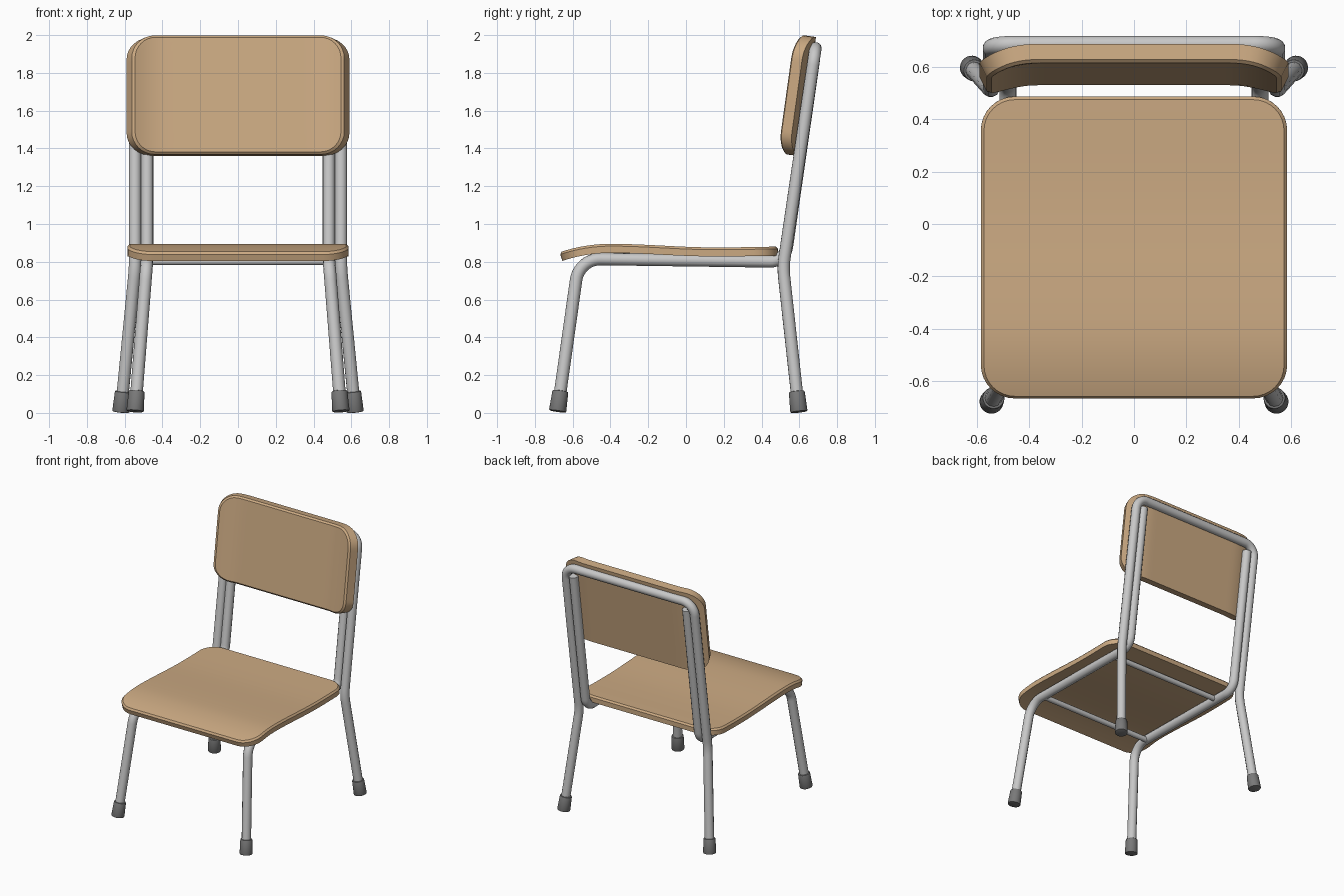
import bpy, bmesh, math
from mathutils import Vector

if "Cube" in bpy.data.objects:
    bpy.data.objects.remove(bpy.data.objects["Cube"])


def material(name, rgb):
    m = bpy.data.materials.new(name)
    m.diffuse_color = (*rgb, 1)
    m.use_nodes = True
    m.node_tree.nodes["Principled BSDF"].inputs["Base Color"].default_value = m.diffuse_color
    return m


WOOD = material("warm wood", (0.60, 0.40, 0.225))
STEEL = material("grey steel", (0.58, 0.58, 0.58))
RUBBER = material("dark rubber", (0.19, 0.19, 0.19))


def finish(ob, mat, angle=30):
    """Turn the object into a plain mesh with its colour and shading."""
    bpy.ops.object.select_all(action='DESELECT')
    ob.select_set(True)
    bpy.context.view_layer.objects.active = ob
    bpy.ops.object.convert(target='MESH')
    ob = bpy.context.object
    ob.data.materials.clear()
    ob.data.materials.append(mat)
    bpy.ops.object.shade_smooth_by_angle(angle=math.radians(angle))
    return ob


def fillet(points, radii, steps=10):
    """Round the inner corners of a polyline with arcs."""
    pts = [Vector(p) for p in points]
    out = [pts[0]]
    for a, p, b, r in zip(pts, pts[1:], pts[2:], radii):
        u, v = (a - p).normalized(), (b - p).normalized()
        half = u.angle(v) / 2
        c = p + (u + v).normalized() * (r / math.sin(half))
        d = r / math.tan(half)
        s, e = (p + u * d - c).normalized(), (p + v * d - c).normalized()
        out += [c + s.slerp(e, i / steps).normalized() * r for i in range(steps + 1)]
    return out + [pts[-1]]


def tube(name, points, radii=(), radius=0.033):
    path = fillet(points, radii) if radii else [Vector(p) for p in points]
    cu = bpy.data.curves.new(name, 'CURVE')
    cu.dimensions = '3D'
    cu.bevel_depth = radius
    cu.bevel_resolution = 4
    cu.use_fill_caps = True
    sp = cu.splines.new('POLY')
    sp.points.add(len(path) - 1)
    for q, p in zip(sp.points, path):
        q.co = (*p, 1)
    ob = bpy.data.objects.new(name, cu)
    bpy.context.collection.objects.link(ob)
    return finish(ob, STEEL, 40)


def foot(name, bottom, toward, length=0.11):
    bottom = Vector(bottom)
    axis = (Vector(toward) - bottom).normalized()
    bpy.ops.mesh.primitive_cone_add(vertices=24, radius1=0.046, radius2=0.042, depth=length,
                                    location=bottom + axis * length / 2)
    ob = bpy.context.object
    ob.name = name
    ob.rotation_euler = axis.to_track_quat('Z', 'Y').to_euler()
    bev = ob.modifiers.new("edge", 'BEVEL')
    bev.width = 0.006
    bev.segments = 2
    finish(ob, RUBBER)


def panel(name, half_width, lo, hi, corner, surface, thickness, chamfer=0.012):
    """Rounded board: surface(x, t) gives the show side, thickness goes behind it."""
    n, cols, mid = 8, 36, 20
    bm = bmesh.new()

    def layer(inset, depth):
        c, w0, a0, a1 = corner - inset, half_width - inset, lo + inset, hi - inset
        ends = []
        for i in range(n + 1):
            a = i * math.pi / 2 / n
            ends.append((c * (1 - math.cos(a)), w0 - c * (1 - math.sin(a))))
        rows = [(a0 + d, w) for d, w in ends]
        rows += [(a0 + c + (a1 - a0 - 2 * c) * i / mid, w0) for i in range(1, mid)]
        rows += [(a1 - d, w) for d, w in reversed(ends)]

        def point(x, t):
            e = 0.002
            p = Vector(surface(x, t))
            du = Vector(surface(x + e, t)) - Vector(surface(x - e, t))
            dv = Vector(surface(x, t + e)) - Vector(surface(x, t - e))
            return p - du.cross(dv).normalized() * depth
        return [[point(w * (2 * j / cols - 1), t) for j in range(cols + 1)] for t, w in rows]

    def rim(g):
        return (g[0] + [r[-1] for r in g[1:]] + g[-1][-2::-1]
                + [r[0] for r in g[-2:0:-1]])

    def verts(g):
        return [[bm.verts.new(p) for p in r] for r in g]

    front, back = verts(layer(chamfer, 0)), verts(layer(0, thickness))
    edge = [bm.verts.new(p) for p in rim(layer(0, chamfer))]
    for g in (front, back):
        for r0, r1 in zip(g, g[1:]):
            for j in range(cols):
                bm.faces.new((r0[j], r0[j + 1], r1[j + 1], r1[j]))
    for a, b in ((rim(front), edge), (edge, rim(back))):
        for i in range(len(a)):
            bm.faces.new((a[i - 1], a[i], b[i], b[i - 1]))
    bmesh.ops.recalc_face_normals(bm, faces=bm.faces)
    me = bpy.data.meshes.new(name)
    bm.to_mesh(me)
    bm.free()
    ob = bpy.data.objects.new(name, me)
    bpy.context.collection.objects.link(ob)
    finish(ob, WOOD)


def smooth(t):
    t = min(1, max(0, t))
    return t * t * (3 - 2 * t)


# Seat: shallow dip towards the back, rolled-down front edge
def seat_surface(x, y):
    z = 0.876 + 0.019 * smooth((0.15 - y) / 0.55) + 0.004 * smooth((y - 0.2) / 0.3)
    return (x, y, z - 0.045 * max(0, (-0.4 - y) / 0.27) ** 2)


panel("seat", 0.585, -0.67, 0.487, 0.13, seat_surface, 0.048)


# Backrest: leaning board with sides curving forward
def back_surface(x, z):
    wing = 0.05 * max(0, (abs(x) - 0.37) / 0.19) ** 2
    return (x, 0.527 + 0.14 * (z - 1.36) - wing, z)


panel("backrest", 0.557, 1.37, 2.0, 0.12, back_surface, 0.072)


def upright_y(z):
    return 0.517 + 0.144 * (z - 0.76)


# Outer frame: rear legs, uprights and top bar in one bent tube
rear_foot, rear_knee = (0.62, 0.598, 0.005), (0.545, 0.514, 0.77)
half = [rear_foot, rear_knee, (0.545, upright_y(1.93), 1.93)]
other = [(-x, y, z) for x, y, z in reversed(half)]
start = Vector(rear_foot).lerp(Vector(rear_knee), 0.03)
end = Vector((-start.x, start.y, start.z))
tube("back_frame", [start] + half[1:] + other[:2] + [end], (0.4, 0.09, 0.09, 0.4))

for side, label in ((1, "right"), (-1, "left")):
    # Inner frame: front leg, seat rail and short upright in one bent tube
    front_foot = (side * 0.545, -0.68, 0.008)
    front_top = (side * 0.481, -0.566, 0.816)
    lower = Vector(front_foot).lerp(Vector(front_top), 0.03)
    tube(label + "_side_frame",
         [lower, front_top, (side * 0.481, upright_y(0.801), 0.801),
          (side * 0.481, upright_y(1.87), 1.87)], (0.13, 0.09))
    foot(label + "_front_foot", front_foot, front_top)
    foot(label + "_rear_foot", (side * 0.62, 0.598, 0.005), (side * 0.545, 0.514, 0.77))

# Thin cross bars under the seat
for name, y in (("front_cross_bar", -0.42), ("rear_cross_bar", 0.34)):
    tube(name, [(-0.48, y, 0.802), (0.48, y, 0.802)], radius=0.02)
